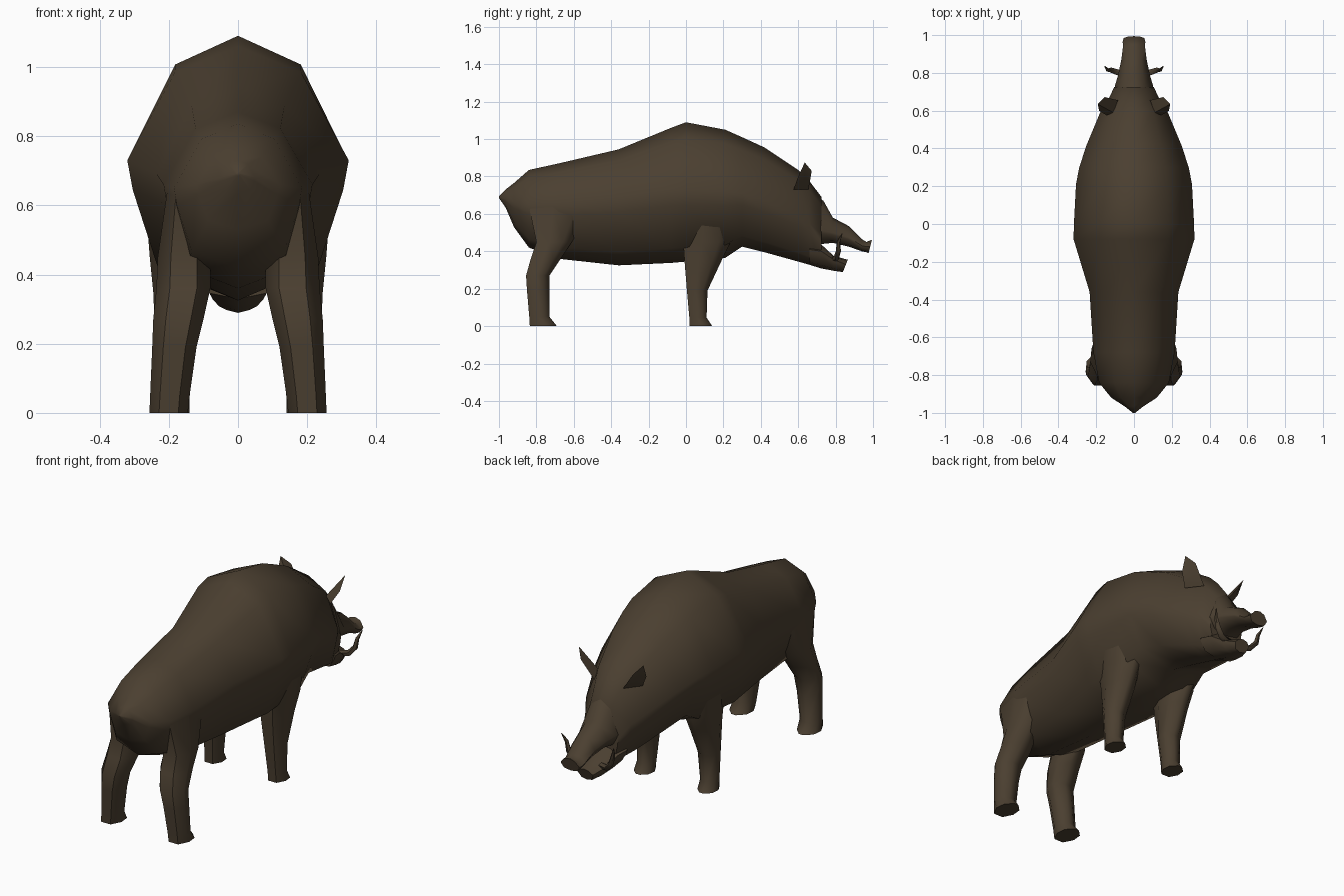
import bpy
import bmesh
import math
from mathutils import Vector

hide = bpy.data.materials.new("dark brown hide")
hide.diffuse_color = (0.07, 0.05, 0.03, 1)


def finish(name, bm, angle=60):
    bmesh.ops.remove_doubles(bm, verts=bm.verts, dist=0.0005)
    bmesh.ops.recalc_face_normals(bm, faces=bm.faces)
    mesh = bpy.data.meshes.new(name)
    bm.to_mesh(mesh)
    bm.free()
    mesh.materials.append(hide)
    ob = bpy.data.objects.new(name, mesh)
    bpy.context.collection.objects.link(ob)
    bpy.ops.object.select_all(action='DESELECT')
    bpy.context.view_layer.objects.active = ob
    ob.select_set(True)
    bpy.ops.object.shade_smooth_by_angle(angle=math.radians(angle))
    return ob


def loft(name, rings, angle=60):
    """Skin a list of closed rings and cap both ends."""
    bm = bmesh.new()
    rows = [[bm.verts.new(p) for p in ring] for ring in rings]
    n = len(rows[0])
    for a, b in zip(rows, rows[1:]):
        for i in range(n):
            j = (i + 1) % n
            bm.faces.new((a[i], a[j], b[j], b[i]))
    bm.faces.new(rows[0])
    bm.faces.new(rows[-1])
    return finish(name, bm, angle)


def section(y, top, bottom, w, mid, lean=0.0):
    """Ten-sided section; lean pushes the top of the ring forward."""
    up, down = top - mid, mid - bottom
    half = [(0, mid + up), (0.57 * w, mid + 0.77 * up), (w, mid),
            (0.95 * w, mid - 0.22 * down), (0.72 * w, mid - 0.8 * down), (0, mid - down)]
    pts = half + [(-x, z) for x, z in half[-2:0:-1]]
    return [(x, y + lean * (z - mid), z) for x, z in pts]


# Trunk and head, from rump to cheeks: y, top, bottom, half width, widest height
loft("body", [section(*s) for s in (
    (-1.0, 0.695, 0.685, 0.006, 0.69),
    (-0.965, 0.73, 0.635, 0.05, 0.68),
    (-0.92, 0.765, 0.53, 0.12, 0.66),
    (-0.84, 0.835, 0.42, 0.185, 0.65),
    (-0.68, 0.87, 0.36, 0.215, 0.66),
    (-0.36, 0.945, 0.325, 0.235, 0.69),
    (-0.08, 1.06, 0.338, 0.32, 0.73),
    (0.0, 1.09, 0.345, 0.318, 0.73),
    (0.21, 1.05, 0.365, 0.307, 0.72),
    (0.30, 1.01, 0.425, 0.29, 0.71),
    (0.42, 0.955, 0.395, 0.25, 0.67),
    (0.60, 0.835, 0.345, 0.175, 0.59),
    (0.66, 0.775, 0.328, 0.135, 0.55),
    (0.725, 0.69, 0.308, 0.105, 0.49))])

# Snout with a flared nose disc
loft("snout", [section(*s) for s in (
    (0.69, 0.70, 0.43, 0.108, 0.51),
    (0.735, 0.67, 0.44, 0.10, 0.51),
    (0.785, 0.58, 0.445, 0.085, 0.50),
    (0.87, 0.535, 0.425, 0.067, 0.475),
    (0.94, 0.465, 0.40, 0.058, 0.43),
    (0.965, 0.45, 0.395, 0.06, 0.425),
    (0.985, 0.462, 0.39, 0.055, 0.425, 0.25))])

# Lower jaw
loft("lower_jaw", [section(*s) for s in (
    (0.66, 0.45, 0.33, 0.115, 0.41),
    (0.725, 0.435, 0.308, 0.10, 0.40),
    (0.79, 0.375, 0.296, 0.075, 0.355),
    (0.855, 0.355, 0.289, 0.045, 0.33, 0.4))])


# Legs: z, back y, front y, inner x, outer x
def leg(name, side, rows):
    rings = []
    for z, y0, y1, x0, x1 in rows:
        xm, ym, c = (x0 + x1) / 2, (y0 + y1) / 2, 0.25
        dx, dy = (x1 - x0) / 2, (y1 - y0) / 2
        shape = [(-1, -c), (-0.5, -1), (0.5, -1), (1, -c), (0.9, 0.5), (0.25, 1), (-0.25, 1), (-0.9, 0.5)]
        rings.append([(side * (xm + dx * u), ym + dy * v, z) for u, v in shape])
    loft(name, rings, 50)


for side, word in ((1, "right"), (-1, "left")):
    leg("rear_leg_" + word, side, (
        (0.64, -0.84, -0.50, 0.10, 0.205),
        (0.45, -0.80, -0.61, 0.08, 0.232),
        (0.36, -0.83, -0.67, 0.08, 0.236),
        (0.27, -0.855, -0.73, 0.10, 0.245),
        (0.19, -0.85, -0.73, 0.12, 0.248),
        (0.05, -0.838, -0.73, 0.14, 0.254),
        (0.0, -0.835, -0.69, 0.145, 0.256)))
    leg("front_leg_" + word, side, (
        (0.64, -0.01, 0.25, 0.14, 0.27),
        (0.45, -0.015, 0.24, 0.10, 0.255),
        (0.35, -0.008, 0.19, 0.105, 0.245),
        (0.19, 0.005, 0.115, 0.125, 0.238),
        (0.045, 0.018, 0.11, 0.14, 0.235),
        (0.0, 0.02, 0.14, 0.14, 0.238)))

    # Ear: a thin cupped leaf, broad at the base
    bm = bmesh.new()
    ear = [(0.145, 0.575, 0.73), (0.185, 0.60, 0.80), (0.192, 0.635, 0.875),
           (0.155, 0.672, 0.83), (0.085, 0.655, 0.73)]
    pts = [bm.verts.new((side * x, y, z)) for x, y, z in ear]
    back = bm.verts.new((side * 0.11, 0.59, 0.76))
    cup = bm.verts.new((side * 0.145, 0.635, 0.775))
    for i in range(5):
        a, b = pts[i], pts[(i + 1) % 5]
        bm.faces.new((a, b, cup))
        bm.faces.new((b, a, back))
    finish("ear_" + word, bm, 30)

    # Tusk: tapered curve out of the jaw and upwards
    path = [(0.05, 0.79, 0.36, 0.016), (0.095, 0.805, 0.365, 0.016),
            (0.125, 0.815, 0.40, 0.014), (0.138, 0.815, 0.45, 0.010), (0.155, 0.835, 0.495, 0.002)]
    rings = []
    for i, p in enumerate(path):
        ahead, behind = path[min(i + 1, 4)], path[max(i - 1, 0)]
        d = (Vector(ahead[:3]) - Vector(behind[:3])).normalized()
        u = d.cross(Vector((0, 1, 0))).normalized()
        v = d.cross(u)
        ring = [Vector(p[:3]) + p[3] * (u * math.cos(t) + v * math.sin(t))
                for t in (k * math.tau / 5 for k in range(5))]
        rings.append([(side * q.x, q.y, q.z) for q in ring])
    loft("tusk_" + word, rings, 70)
